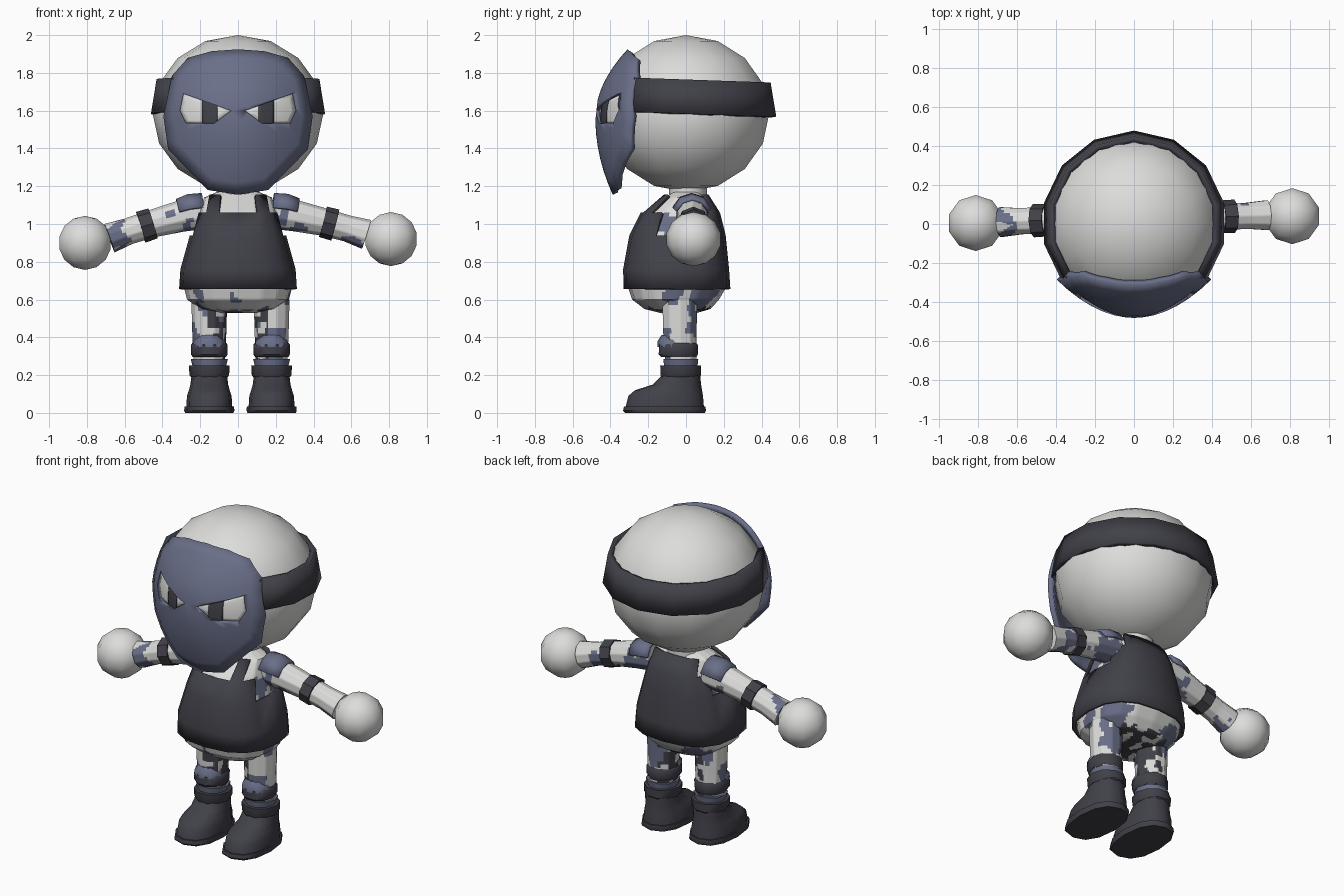
import bpy, bmesh, math
from mathutils import Vector, Matrix, noise

if "Cube" in bpy.data.objects:
    bpy.data.objects.remove(bpy.data.objects["Cube"])


def material(name, rgb):
    m = bpy.data.materials.new(name)
    m.diffuse_color = (*rgb, 1)
    m.use_nodes = True
    m.node_tree.nodes["Principled BSDF"].inputs["Base Color"].default_value = m.diffuse_color
    return m


LIGHT = material("light_grey", (0.72, 0.72, 0.71))
SLATE = material("slate_blue", (0.145, 0.16, 0.25))
DARK = material("charcoal", (0.052, 0.052, 0.066))
CAMO = [LIGHT, SLATE, DARK]


def finish(name, bm, mats, angle=40):
    me = bpy.data.meshes.new(name)
    bm.to_mesh(me)
    bm.free()
    for m in mats:
        me.materials.append(m)
    me.shade_smooth()
    me.set_sharp_from_angle(angle=math.radians(angle))
    ob = bpy.data.objects.new(name, me)
    bpy.context.collection.objects.link(ob)
    return ob


# Slate camouflage blobs: x, y, z, radius
BLOBS = [(-.65, 0, .93, .085), (-.36, -.06, 1.04, .04), (-.25, .05, .98, .08), (.27, .07, 1.0, .10),
         (.60, .02, .88, .07), (.55, .1, .97, .05), (.22, -.08, 1.0, .06), (-.16, -.12, .56, .06),
         (-.10, -.10, .47, .05), (-.22, -.05, .42, .06), (.09, -.08, .46, .06), (.17, .07, .48, .10),
         (.18, -.10, .27, .06), (-.16, .05, .27, .07), (-.23, -.22, .63, .05), (.24, .12, .61, .09),
         (.28, -.08, .63, .05), (-.15, .1, .58, .08), (0, -.27, .60, .03), (.2, -.1, .40, .05)]


def camo(bm):
    """Split faces finely and colour them by distance to ragged blobs."""
    bmesh.ops.subdivide_edges(bm, edges=bm.edges[:], cuts=5, use_grid_fill=True)
    for f in bm.faces:
        c = f.calc_center_median()
        n = noise.noise(c * 17) * 0.06
        if any((c - Vector(b[:3])).length + n < b[3] for b in BLOBS):
            f.material_index = 1
        if c.z < .565 and abs(c.x) < .16 and -.2 < c.y < .15 and n < .008:
            f.material_index = 2 if c.y > -.16 else 1


def skin(name, rings, mats, caps=(True, True), drop=None, paint=False, thick=0, angle=40):
    bm = bmesh.new()
    vs = [[bm.verts.new(p) for p in r] for r in rings]
    n = len(vs[0])
    for a, b in zip(vs, vs[1:]):
        for j in range(n):
            k = (j + 1) % n
            bm.faces.new((a[j], a[k], b[k], b[j]))
    ends = []
    if caps[0]:
        ends.append(bm.faces.new(vs[0][::-1]))
    if caps[1]:
        ends.append(bm.faces.new(vs[-1]))
    if drop:
        gone = [f for f in bm.faces if drop(f.calc_center_median())]
        bmesh.ops.delete(bm, geom=gone, context='FACES')
    if paint:
        bmesh.ops.poke(bm, faces=ends)
        camo(bm)
    ob = finish(name, bm, mats, angle)
    if thick:
        s = ob.modifiers.new("thickness", 'SOLIDIFY')
        s.thickness = thick
    return ob


def loft(profile, x=0, n=16, power=1.0, start=0.0):
    """Upright rings from (z, half width, front y, back y)."""
    rings = []
    for z, rx, y0, y1 in profile:
        ring = []
        for j in range(n):
            a = start + math.tau * j / n
            c, s = math.cos(a), math.sin(a)
            ring.append(Vector((x + rx * math.copysign(abs(c) ** power, c),
                                (y0 + y1) / 2 + (y1 - y0) / 2 * math.copysign(abs(s) ** power, s), z)))
        rings.append(ring)
    return rings


def tube(pts, n=10):
    """Round rings from (x, y, z, radius) along a path."""
    rings = []
    for i, p in enumerate(pts):
        t = (Vector(pts[min(i + 1, len(pts) - 1)][:3]) - Vector(pts[max(i - 1, 0)][:3])).normalized()
        a = Vector((0, 1, 0)).cross(t).normalized()
        b = t.cross(a)
        rings.append([Vector(p[:3]) + p[3] * (a * math.cos(math.tau * j / n) + b * math.sin(math.tau * j / n))
                      for j in range(n)])
    return rings


def ball(name, centre, scale, seg, rings, turn=0):
    bm = bmesh.new()
    m = Matrix.Translation(centre) @ Matrix.Rotation(turn, 4, 'Z') @ Matrix.Diagonal((*scale, 1))
    bmesh.ops.create_uvsphere(bm, u_segments=seg, v_segments=rings, radius=1, matrix=m)
    return finish(name, bm, [LIGHT], 60)


def mask_y(x, z):
    d = z - 1.56
    return -.48 + 1.25 * x * x + (1.28 if d > 0 else .56) * d * d


def patch(name, outline, offset, mat, steps, thick):
    """Concentric sheet inside an outline, following the mask curve."""
    pts = []
    for (ax, az), (bx, bz) in zip(outline, outline[1:] + outline[:1]):
        pts += [(ax + (bx - ax) * k / 3, az + (bz - az) * k / 3) for k in range(3)]
    cx = sum(p[0] for p in pts) / len(pts)
    cz = sum(p[1] for p in pts) / len(pts)
    rings = []
    for i in range(steps):
        t = 1 - i / steps
        ring = [(cx + (x - cx) * t, cz + (z - cz) * t) for x, z in pts]
        rings.append([Vector((x, mask_y(x, z) + offset, z)) for x, z in ring])
    return skin(name, rings, [mat], caps=(False, True), thick=thick)


def flip(outline, side):
    return outline if side > 0 else [(-x, z) for x, z in reversed(outline)]


# Head, neck and head strap
ball("head", (0, 0, 1.585), (.452, .452, .415), 14, 8, math.pi / 2)
skin("neck", loft([(1.1, .11, -.09, .11), (1.22, .11, -.09, .11)], n=12), [LIGHT])
strap = loft([(1.57, .472, -.472, .478), (1.75, .442, -.442, .448)], n=14, start=math.pi / 2)
for r in strap:
    for v in r:
        v.z += .015 - v.y * .035
skin("head_strap", strap, [DARK], caps=(False, False), drop=lambda c: c.y < -.3, thick=.03)

# Face mask with cut eye holes
half = [(.16, 1.18), (.37, 1.395), (.395, 1.57), (.35, 1.785), (.265, 1.88), (.14, 1.915)]
mask = patch("face_mask", [(0, 1.155)] + half + [(0, 1.925)] + flip(half, -1), 0, SLATE, 7, .03)
EYE = [(.037, 1.60), (.127, 1.533), (.275, 1.534), (.307, 1.60), (.288, 1.69)]
PUPIL = [(.11, 1.52), (.19, 1.52), (.19, 1.67), (.11, 1.64)]
for side, tag in ((1, "right"), (-1, "left")):
    hole = flip(EYE, side)
    cutter = skin("eye_cutter_" + tag, [[Vector((x, y, z)) for x, z in hole] for y in (-.2, -.7)], [SLATE])
    cutter.hide_render = True
    cutter.hide_viewport = True
    cut = mask.modifiers.new("eye_hole_" + tag, 'BOOLEAN')
    cut.operation = 'DIFFERENCE'
    cut.solver = 'EXACT'
    cut.object = cutter
    patch("eye_" + tag, hole, .016, LIGHT, 4, .004)
    patch("pupil_" + tag, flip(PUPIL, side), .012, DARK, 3, .004)

# Body under the vest
skin("body", loft([(.53, .10, -.14, .06), (.55, .20, -.22, .13), (.60, .27, -.285, .175), (.66, .285, -.305, .21),
                   (.75, .285, -.31, .21), (.94, .235, -.28, .19), (1.06, .205, -.22, .165),
                   (1.14, .18, -.11, .10), (1.17, .11, -.07, .08)], power=.8), CAMO, paint=True)


# Vest with neck scoop and arm holes
def vest_gap(c):
    scoop = c.z > 1.06 and c.y < -.1 and abs(c.x) < .1
    arm = c.z > .94 and abs(c.x) > .17 and -.12 < c.y < .09
    return scoop or arm


skin("vest", loft([(.655, .312, -.33, .235), (.76, .305, -.333, .228), (.94, .255, -.30, .21),
                   (1.06, .222, -.24, .18), (1.155, .20, -.125, .12)], power=.8),
     [DARK], caps=(False, False), drop=vest_gap, thick=.018)

# Arms: side, wrist height, wrist depth
for side, tag, wz, wy in ((1, "right", .945, .045), (-1, "left", .925, .01)):
    def at(t, r):
        ez = 1.06 + (wz - 1.06) * t ** 1.4
        return (side * (.18 + .50 * t), .03 + (wy - .03) * t, ez, r)

    skin("arm_" + tag, tube([at(0, .085), at(.25, .083), at(.55, .073), at(.8, .07), at(1, .08)]),
         CAMO, paint=True)
    skin("arm_band_" + tag, tube([at(.54, .083), at(.67, .085)], 8), [DARK])
    skin("shoulder_pad_" + tag, tube([at(.0, .105), at(.14, .108), at(.26, .095)]), [SLATE],
         caps=(False, False), drop=lambda c: c.z < 1.09, thick=.015)
    ball("hand_" + tag, (side * .81, wy - .005, wz - .025), (.147, .147, .143), 10, 7)

# Legs and boots
for tag, x in (("right", .178), ("left", -.152)):
    skin("leg_" + tag, loft([(.22, .08, -.11, .055), (.30, .085, -.115, .06), (.42, .09, -.125, .06),
                             (.60, .095, -.13, .065)], x, 10), CAMO, paint=True)
    skin("shin_cuff_" + tag, loft([(.245, .088, -.12, .065), (.285, .098, -.125, .07)], x, 10), [SLATE])
    skin("knee_strap_" + tag, loft([(.295, .088, -.135, .06), (.31, .097, -.15, .068),
                                    (.36, .097, -.148, .068), (.37, .09, -.135, .06)], x, 10), [DARK])
    skin("knee_pad_" + tag, loft([(.35, .088, -.15, 0), (.38, .085, -.15, 0), (.412, .055, -.13, 0)], x, 8),
         [SLATE])
    skin("boot_cuff_" + tag, loft([(.19, .098, -.135, .075), (.20, .105, -.14, .085), (.25, .108, -.142, .085)],
                                  x, 10), [DARK])
    skin("boot_" + tag, loft([(.03, .122, -.32, .095), (.09, .118, -.305, .09), (.12, .108, -.27, .085),
                              (.15, .10, -.175, .08), (.20, .094, -.125, .075)], x, 12, .85), [DARK])
    skin("boot_sole_" + tag, loft([(0, .128, -.322, .10), (.012, .133, -.333, .106), (.035, .131, -.328, .102)],
                                  x, 12, .85), [DARK])
